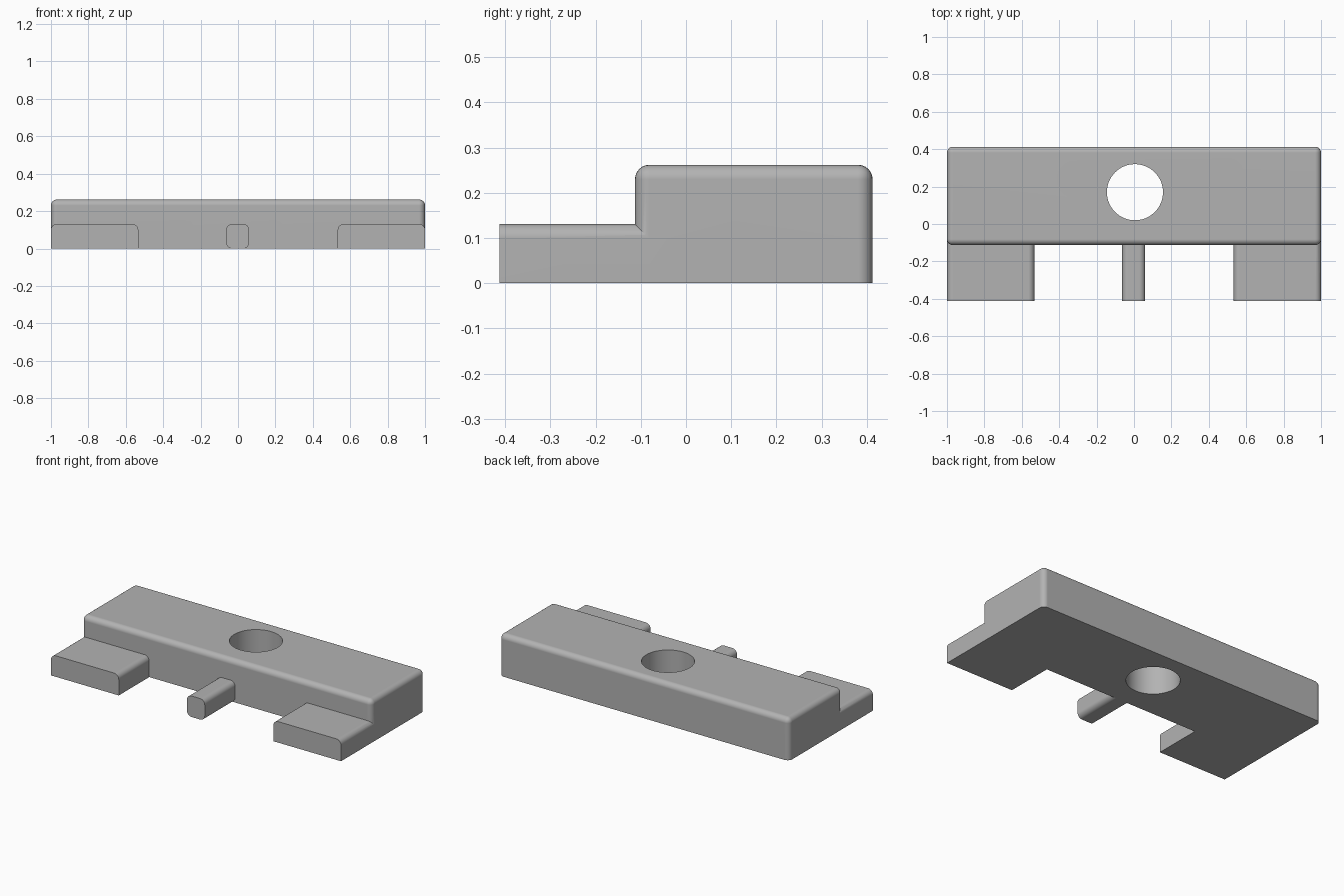
import bpy
import bmesh
from math import radians
from mathutils import Matrix, Vector

old = bpy.data.objects.get("Cube")
if old:
    bpy.data.objects.remove(old, do_unlink=True)

FRONT, STEP, BACK = -0.413, -0.113, 0.413
RADIUS = 0.032

grey = bpy.data.materials.new("plain grey")
grey.use_nodes = True
grey.diffuse_color = (0.45, 0.45, 0.45, 1)
grey.node_tree.nodes["Principled BSDF"].inputs["Base Color"].default_value = (0.45, 0.45, 0.45, 1)


def finish(name, bm):
    mesh = bpy.data.meshes.new(name)
    bm.to_mesh(mesh)
    bm.free()
    mesh.materials.append(grey)
    obj = bpy.data.objects.new(name, mesh)
    bpy.context.collection.objects.link(obj)
    return obj


def rounded_block(name, low, high, is_round):
    """Box between two corners; edges chosen by is_round(direction, middle) are filleted."""
    low, high = Vector(low), Vector(high)
    bm = bmesh.new()
    bmesh.ops.create_cube(bm, size=1)
    bmesh.ops.scale(bm, vec=high - low, verts=bm.verts)
    bmesh.ops.translate(bm, vec=(low + high) / 2, verts=bm.verts)
    edges = []
    for e in bm.edges:
        a, b = (v.co for v in e.verts)
        if is_round(b - a, (a + b) / 2):
            edges.append(e)
    bmesh.ops.bevel(bm, geom=edges, offset=RADIUS, segments=6, profile=0.5, affect='EDGES')
    return finish(name, bm)


def combine(target, other, operation):
    mod = target.modifiers.new(operation.lower(), 'BOOLEAN')
    mod.operation = operation
    mod.solver = 'EXACT'
    mod.object = other
    bpy.context.view_layer.objects.active = target
    bpy.ops.object.modifier_apply(modifier=mod.name)
    bpy.data.objects.remove(other, do_unlink=True)


# Main bar: every edge rounded except around the flat underside
body = rounded_block("clamp_body", (-1, STEP, 0), (1, BACK, 0.262),
                     lambda d, m: m.z > 0.01)

# Outer tabs: rounded along the top only, flush with the bar ends
for name, x0, x1 in (("right_tab", -1, -0.533), ("left_tab", 0.533, 1)):
    tab = rounded_block(name, (x0, FRONT, 0), (x1, STEP + 0.1, 0.131),
                        lambda d, m: abs(d.y) > 0.01 and m.z > 0.05)
    combine(body, tab, 'UNION')

# Centre peg: rounded along all four long edges
peg = rounded_block("centre_peg", (-0.063, FRONT, 0), (0.06, STEP + 0.1, 0.131),
                    lambda d, m: abs(d.y) > 0.01)
combine(body, peg, 'UNION')

# Screw hole straight through the bar
bm = bmesh.new()
bmesh.ops.create_cone(bm, cap_ends=True, segments=64, radius1=0.15, radius2=0.15, depth=1,
                      matrix=Matrix.Translation((0.005, 0.17, 0.1)))
cutter = finish("hole_cutter", bm)
cutter.hide_render = True
combine(body, cutter, 'DIFFERENCE')

# Smooth fillets with crisp edges and flat broad faces
bpy.ops.object.select_all(action='DESELECT')
body.select_set(True)
bpy.context.view_layer.objects.active = body
bpy.ops.object.shade_smooth_by_angle(angle=radians(30))
weighted = body.modifiers.new("flat broad faces", 'WEIGHTED_NORMAL')
weighted.keep_sharp = True
